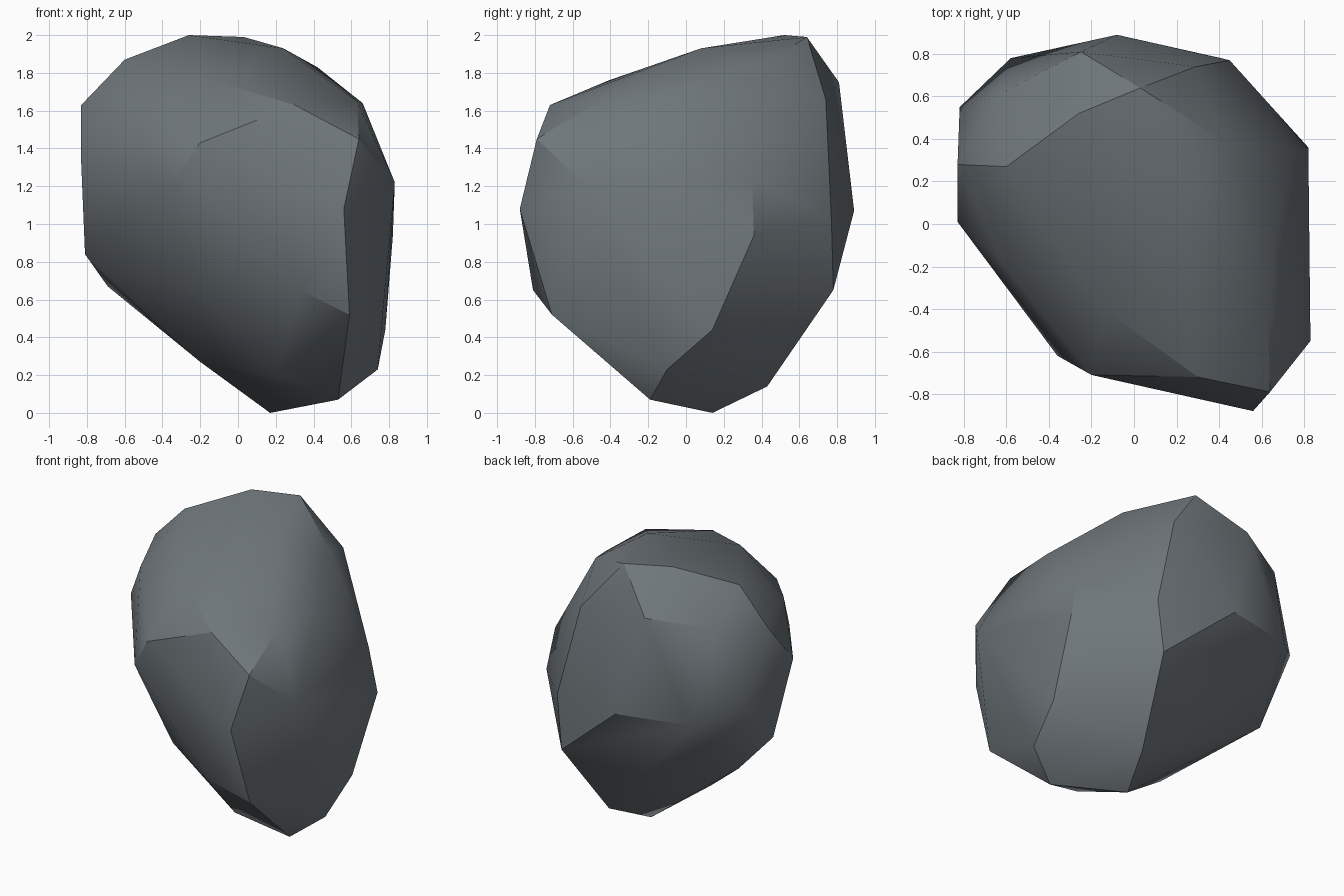
import bpy, bmesh, math

if "Cube" in bpy.data.objects:
    bpy.data.objects.remove(bpy.data.objects["Cube"])

# corner points of the chipped boulder, grouped by side
CROWN = [(-.26, .52, 2.0), (.03, .64, 1.99), (.24, .08, 1.93), (-.6, .27, 1.87),
         (.42, .39, 1.83), (-.13, -.41, 1.76), (-.25, .81, 1.75), (-.65, .6, 1.70),
         (.29, .74, 1.66), (.66, -.06, 1.64), (.63, -.46, 1.65)]
FRONT = [(.30, -.72, 1.63), (-.2, -.71, 1.43), (.64, -.79, 1.45), (.56, -.88, 1.08),
         (-.36, -.62, 1.19), (.33, -.81, .65), (.59, -.71, .52), (-.2, -.43, .62)]
LEFT = [(-.83, .28, 1.63), (-.63, -.17, 1.63), (-.83, .01, 1.32), (-.82, .55, 1.18),
        (-.81, .2, .84), (-.69, .41, .67)]
RIGHT = [(.83, -.55, 1.22), (.76, .35, 1.24), (.82, .36, .94), (.78, .14, .44), (.74, -.1, .23)]
BACK = [(-.08, .89, 1.07), (-.58, .78, 1.08), (.45, .77, 1.02), (.41, .78, .65)]
BASE = [(.17, .14, 0), (.53, -.19, .07), (.29, .43, .14), (.2, -.32, .2), (-.2, .02, .27)]

# boulder: convex hull of the corners
bm = bmesh.new()
for p in CROWN + FRONT + LEFT + RIGHT + BACK + BASE:
    bm.verts.new(p)
bmesh.ops.convex_hull(bm, input=list(bm.verts))
bmesh.ops.delete(bm, geom=[v for v in bm.verts if not v.link_faces], context='VERTS')
bmesh.ops.recalc_face_normals(bm, faces=list(bm.faces))
mesh = bpy.data.meshes.new("boulder")
bm.to_mesh(mesh)
bm.free()
boulder = bpy.data.objects.new("boulder", mesh)
bpy.context.collection.objects.link(boulder)

# stone colour
stone = bpy.data.materials.new("slate grey stone")
stone.diffuse_color = (.16, .185, .2, 1)
stone.use_nodes = True
stone.node_tree.nodes["Principled BSDF"].inputs["Base Color"].default_value = stone.diffuse_color
mesh.materials.append(stone)

# soft shading with the crisp chipped edges kept
bpy.context.view_layer.objects.active = boulder
boulder.select_set(True)
bpy.ops.object.shade_smooth_by_angle(angle=math.radians(30))
